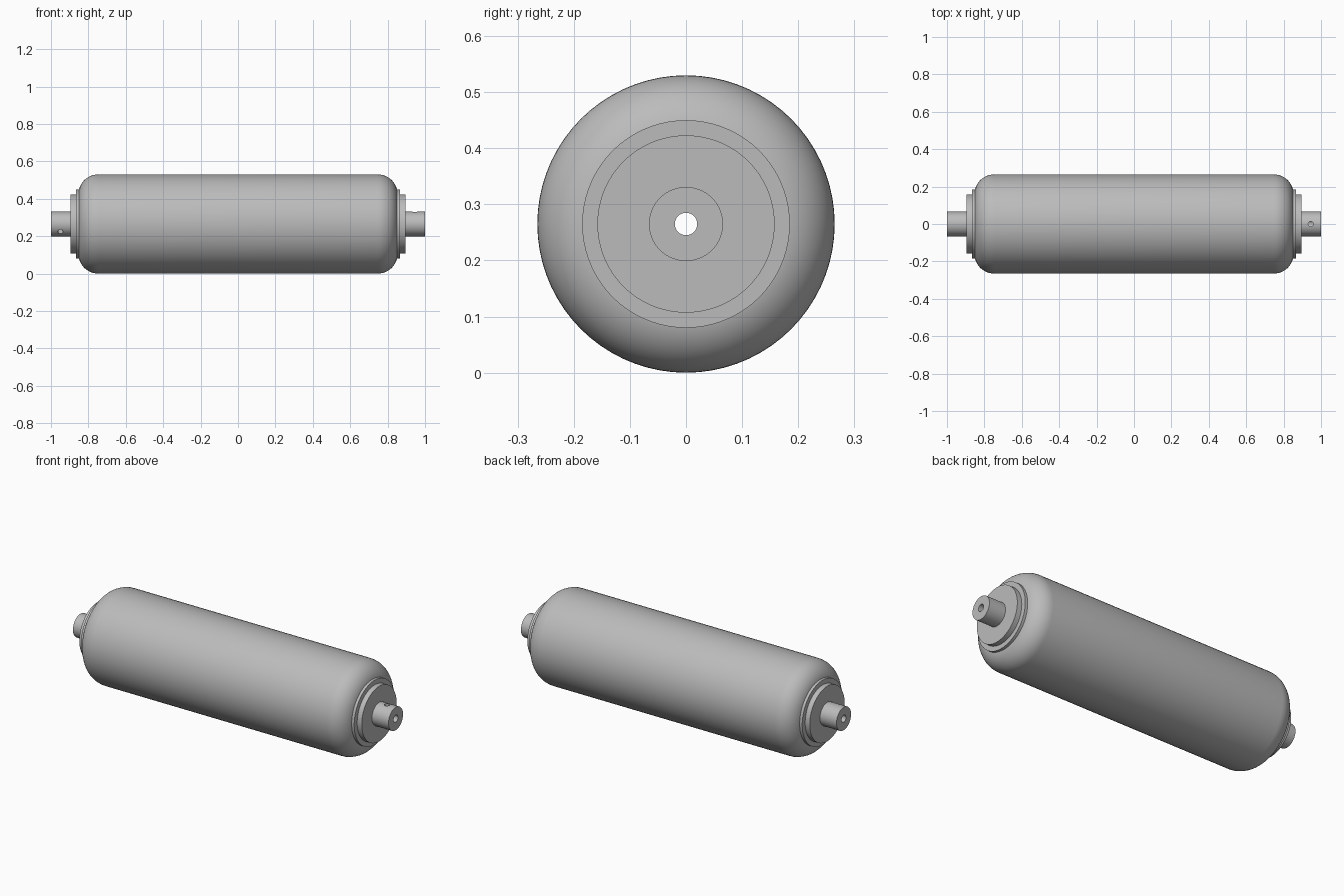
import bpy, bmesh
from math import cos, sin, pi, radians
from mathutils import Matrix, Vector

AXIS_Z = 0.265      # height of the roller's centre line
SHAFT_R = 0.066
BORE_R = 0.02

cube = bpy.data.objects.get("Cube")
if cube:
    bpy.data.objects.remove(cube, do_unlink=True)

steel = bpy.data.materials.new("grey_steel")
steel.use_nodes = True
GREY = (0.5, 0.5, 0.5, 1)
steel.diffuse_color = GREY
steel.node_tree.nodes["Principled BSDF"].inputs["Base Color"].default_value = GREY


def add_object(name, bm):
    bmesh.ops.recalc_face_normals(bm, faces=bm.faces)
    mesh = bpy.data.meshes.new(name)
    bm.to_mesh(mesh)
    bm.free()
    mesh.materials.append(steel)
    obj = bpy.data.objects.new(name, mesh)
    bpy.context.collection.objects.link(obj)
    return obj


def lathe(name, profile, segments=72):
    """Revolve a closed (x, radius) loop around the roller's axis."""
    bm = bmesh.new()
    rings = []
    for i in range(segments):
        a = 2 * pi * i / segments
        rings.append([bm.verts.new((x, r * cos(a), AXIS_Z + r * sin(a))) for x, r in profile])
    n = len(profile)
    for i, ring in enumerate(rings):
        following = rings[(i + 1) % segments]
        for j in range(n):
            k = (j + 1) % n
            bm.faces.new((ring[j], ring[k], following[k], following[j]))
    return add_object(name, bm)


def smooth(obj):
    bpy.ops.object.select_all(action="DESELECT")
    obj.select_set(True)
    bpy.context.view_layer.objects.active = obj
    bpy.ops.object.shade_smooth_by_angle(angle=radians(30))


# Roller shell with rounded shoulders
END, RADIUS, FILLET = 0.853, 0.265, 0.105
shoulder = []
for i in range(13):
    a = pi / 2 * i / 12
    shoulder.append((END - FILLET + FILLET * sin(a), RADIUS - FILLET + FILLET * cos(a)))
half = shoulder + [(END, SHAFT_R)]
smooth(lathe("roller_shell", half + [(-x, r) for x, r in reversed(half)]))

# Stepped bearing caps on both ends
for side, label in ((1, "left"), (-1, "right")):
    for part, start, stop, r in (("seal_ring", 0.82, 0.866, 0.185),
                                 ("bearing_cap", 0.85, 0.895, 0.158)):
        loop = [(start, SHAFT_R), (stop, SHAFT_R), (stop, r), (start, r)]
        smooth(lathe(f"{label}_{part}", [(side * x, q) for x, q in loop]))

# Hollow shaft running through the whole roller
shaft = lathe("shaft", [(-1, BORE_R), (-1, SHAFT_R), (1, SHAFT_R), (1, BORE_R)])

# Radial pin holes, one at each shaft end, reaching the bore
for name, x, direction in (("left_pin_cutter", 0.945, Vector((0, 0, 1))),
                           ("right_pin_cutter", -0.95, Vector((0, -0.78, -0.62)))):
    bm = bmesh.new()
    turn = direction.to_track_quat("Z", "Y").to_matrix().to_4x4()
    place = Matrix.Translation(Vector((x, 0, AXIS_Z)) + direction * 0.05)
    bmesh.ops.create_cone(bm, cap_ends=True, segments=24, radius1=0.014,
                          radius2=0.014, depth=0.1, matrix=place @ turn)
    cutter = add_object(name, bm)
    cutter.hide_render = True
    cutter.hide_set(True)
    cut = shaft.modifiers.new(name, "BOOLEAN")
    cut.operation = "DIFFERENCE"
    cut.solver = "EXACT"
    cut.object = cutter
smooth(shaft)
